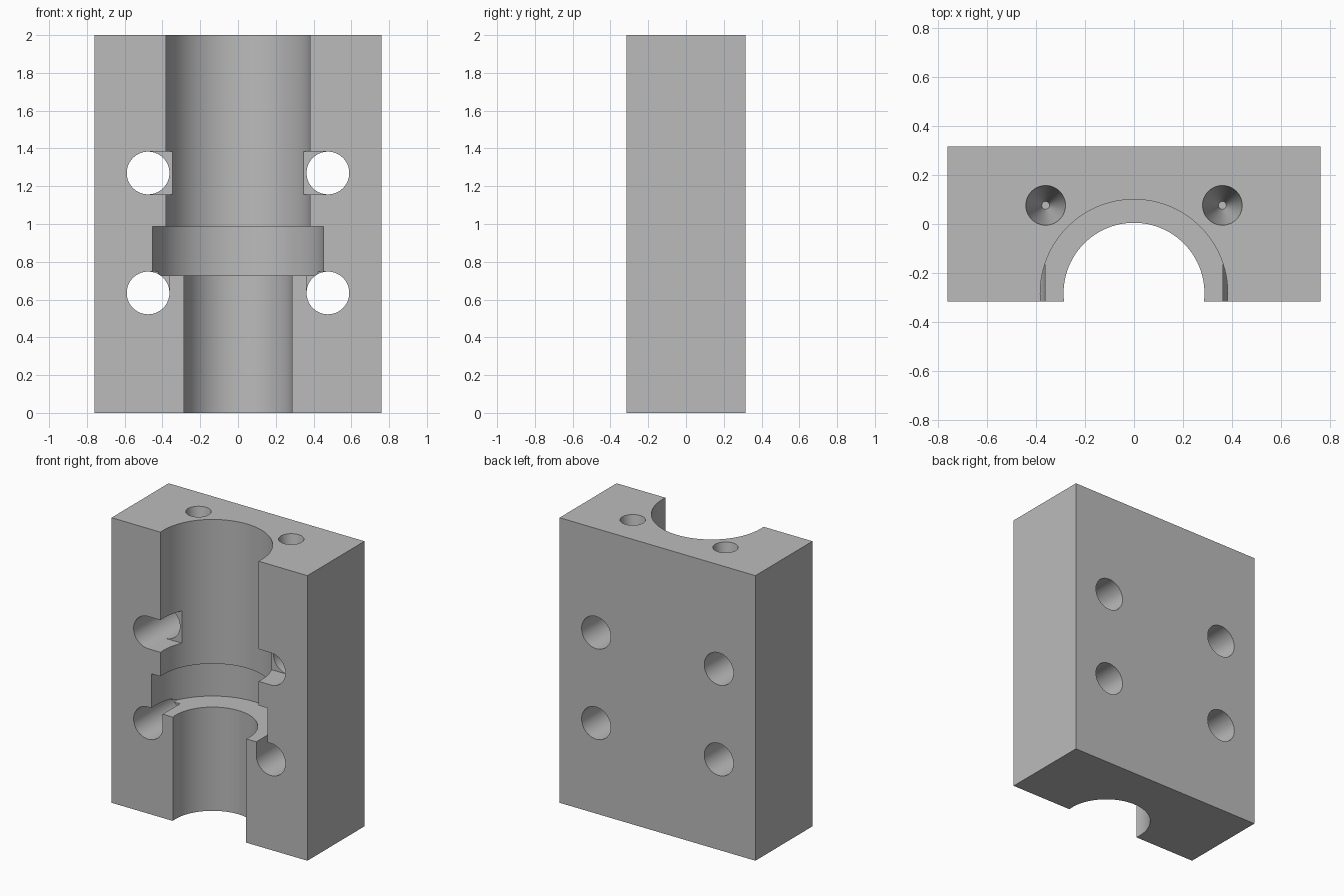
import bpy
import math

default = bpy.data.objects.get("Cube")
if default:
    bpy.data.objects.remove(default, do_unlink=True)

WIDTH, DEPTH, HEIGHT = 1.52, 0.632, 2.0
BORE_Y = -0.282      # axis of the stepped bore
HOLE_X, HOLE_R = 0.476, 0.113
POCKET_BACK = -0.125


def box(name, x, y, z):
    """Box from (min, max) ranges."""
    bpy.ops.mesh.primitive_cube_add(size=1)
    ob = bpy.context.object
    ob.name = name
    for v in ob.data.vertices:
        v.co = [lo + (c + 0.5) * (hi - lo) for c, (lo, hi) in zip(v.co, (x, y, z))]
    return ob


def cone(name, x, y, z, r_low, r_high):
    """Upright cylinder or cone between two heights."""
    bpy.ops.mesh.primitive_cone_add(vertices=96, radius1=r_low, radius2=r_high,
                                    depth=z[1] - z[0], location=(x, y, sum(z) / 2))
    bpy.context.object.name = name
    return bpy.context.object


def cut(target, cutter):
    """Subtract the cutter and discard it."""
    mod = target.modifiers.new(cutter.name, 'BOOLEAN')
    mod.operation = 'DIFFERENCE'
    mod.solver = 'EXACT'
    mod.object = cutter
    bpy.context.view_layer.objects.active = target
    bpy.ops.object.modifier_apply(modifier=mod.name)
    bpy.data.objects.remove(cutter, do_unlink=True)


# Body
block = box("clamp_block", (-WIDTH / 2, WIDTH / 2), (-DEPTH / 2, DEPTH / 2), (0, HEIGHT))

# Stepped half bore: narrow neck, wide collar groove, upper bore
for name, radius, z in (("neck_bore", 0.287, (-0.1, 0.8)),
                        ("collar_groove", 0.453, (0.728, 0.988)),
                        ("upper_bore", 0.382, (0.9, 2.1))):
    cut(block, cone(name, 0, BORE_Y, z, radius, radius))

for side in (-1, 1):
    # Bolt holes through the block
    for z in (0.635, 1.27):
        bpy.ops.mesh.primitive_cylinder_add(vertices=64, radius=HOLE_R, depth=1,
                                            location=(side * HOLE_X, 0, z),
                                            rotation=(math.pi / 2, 0, 0))
        cut(block, bpy.context.object)
    # Pockets from the bolt holes into the bore
    for inner, z in ((0.3, (1.27 - HOLE_R, 1.27 + HOLE_R)),
                     (HOLE_X - HOLE_R, (0.635, 0.635 + HOLE_R))):
        x = sorted((side * inner, side * HOLE_X))
        cut(block, box("pocket", x, (-0.5, POCKET_BACK), z))
    # Tapered screw hole in the top face
    cut(block, cone("screw_hole", side * 0.36, 0.076, (1.6, HEIGHT + 0.002), 0.016, 0.081))

# Plain grey finish
grey = bpy.data.materials.new("plain_grey")
grey.use_nodes = True
colour = (0.5, 0.5, 0.5, 1)
grey.diffuse_color = colour
grey.node_tree.nodes["Principled BSDF"].inputs["Base Color"].default_value = colour
block.data.materials.clear()
block.data.materials.append(grey)
for p in block.data.polygons:
    p.material_index = 0

bpy.ops.object.select_all(action='DESELECT')
block.select_set(True)
bpy.context.view_layer.objects.active = block
bpy.ops.object.shade_smooth_by_angle(angle=math.radians(30))
